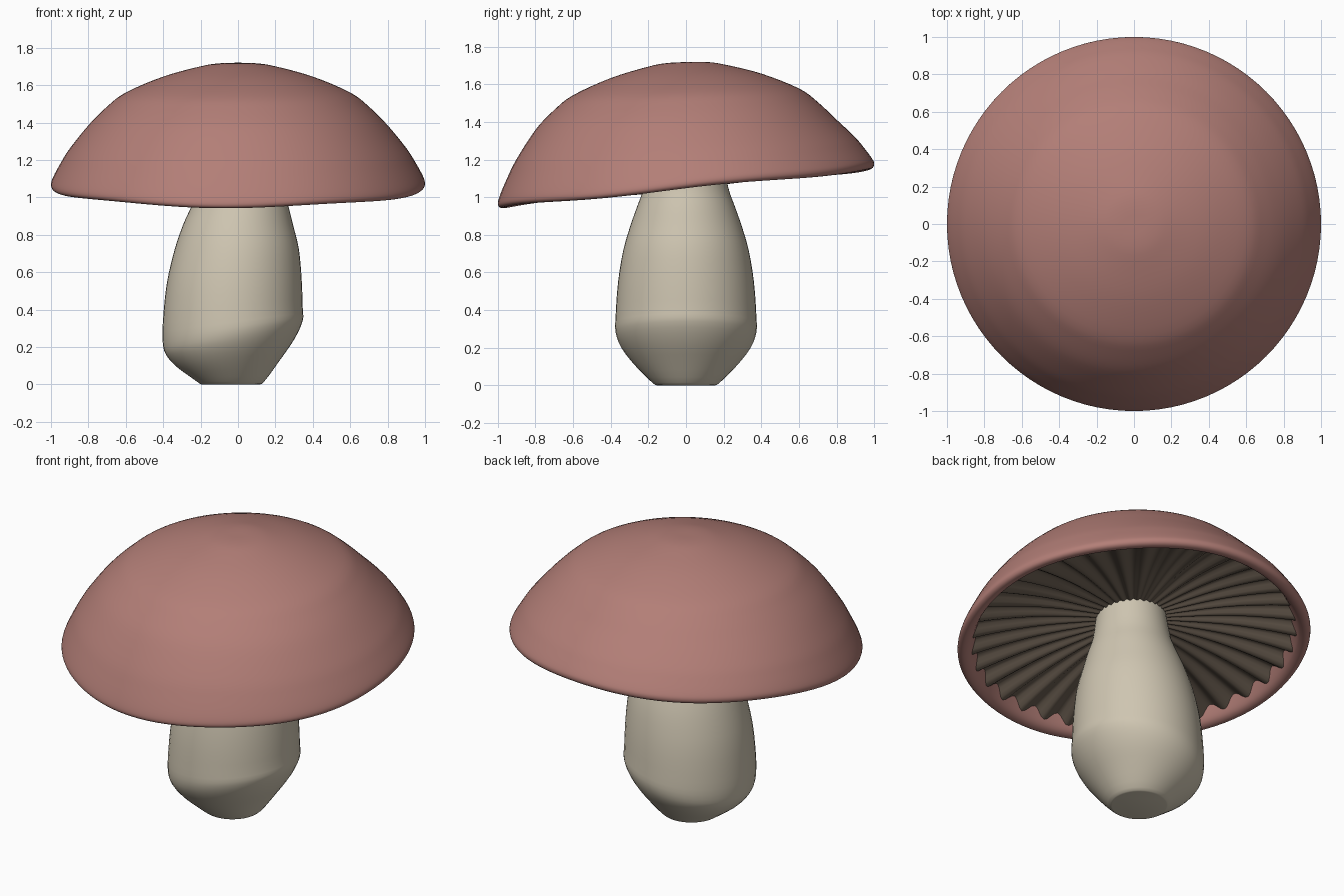
import bpy, bmesh
from math import sin, cos, pi

default = bpy.data.objects.get("Cube")
if default:
    bpy.data.objects.remove(default)


def material(name, rgb):
    mat = bpy.data.materials.new(name)
    mat.use_nodes = True
    mat.diffuse_color = (*rgb, 1)
    bsdf = next(n for n in mat.node_tree.nodes if n.type == 'BSDF_PRINCIPLED')
    bsdf.inputs["Base Color"].default_value = (*rgb, 1)
    return mat


def smooth_profile(points, steps):
    """Catmull-Rom resampling of a list of equal-length tuples."""
    ext = [points[0]] + points + [points[-1]]
    out = []
    for a, b, c, d in zip(ext, ext[1:], ext[2:], ext[3:]):
        for s in range(steps):
            t = s / steps
            out.append(tuple(
                q + t / 2 * (r - p + t * (2 * p - 5 * q + 4 * r - s2 + t * (3 * (q - r) + s2 - p)))
                for p, q, r, s2 in zip(a, b, c, d)))
    return out + [points[-1]]


def loft(name, rings, place, mat, segments, cap_ends=False):
    """Skin a stack of rings; place(ring, angle) gives each point."""
    bm = bmesh.new()
    loops = [[bm.verts.new(place(ring, 2 * pi * i / segments)) for i in range(segments)]
             for ring in rings]
    for low, high in zip(loops, loops[1:]):
        for i in range(segments):
            j = (i + 1) % segments
            bm.faces.new((low[i], low[j], high[j], high[i]))
    if cap_ends:
        bm.faces.new(loops[0][::-1])
        bm.faces.new(loops[-1])
    bmesh.ops.remove_doubles(bm, verts=bm.verts, dist=1e-5)
    for f in bm.faces:
        f.smooth = True
    mesh = bpy.data.meshes.new(name)
    bm.to_mesh(mesh)
    bm.free()
    mesh.materials.append(mat)
    obj = bpy.data.objects.new(name, mesh)
    bpy.context.collection.objects.link(obj)
    return obj


cap_mat = material("dusty pink", (0.45, 0.21, 0.185))
stem_mat = material("cream", (0.62, 0.56, 0.44))
gill_mat = material("dark brown", (0.15, 0.115, 0.085))

# Cap: dome, rolled lip and inner wall as (radius, height), inside first
cap_profile = [(0.88, 1.17), (0.91, 1.10), (0.935, 1.06), (0.965, 1.045), (0.99, 1.05),
               (1.0, 1.07), (0.99, 1.105), (0.95, 1.18), (0.9, 1.26), (0.8, 1.385),
               (0.7, 1.485), (0.6, 1.56), (0.4, 1.645), (0.2, 1.7), (0.1, 1.716), (0, 1.718)]


def cap_point(ring, a):
    r, z = ring
    low = min(max((1.4 - z) / 0.32, 0), 1)
    x, y = r * cos(a), r * sin(a)
    # the rim dips toward the front and waves slightly
    return x, y, z + y * (0.03 + 0.07 * low) + 0.006 * low * sin(5 * a + 0.6)


loft("cap", smooth_profile(cap_profile, 4), cap_point, cap_mat, 96)

# Gills: shallow pleated cone under the cap
GILLS = 36


def gill_point(ring, a):
    r, z = ring
    pleat = 0.024 * (r / 0.93) * cos(GILLS * a + 0.8 * sin(3 * a))
    return r * cos(a), r * sin(a), z + 0.1 * r * sin(a) + pleat


gill_profile = [(0.93, 1.10), (0.8, 1.13), (0.6, 1.165), (0.4, 1.185), (0.1, 1.2)]
loft("gills", smooth_profile(gill_profile, 3), gill_point, gill_mat, GILLS * 8)

# Stem: bulbous, leaning, with slanted rings (centre x, radius, height, slant)
stem_profile = [(-0.04, 0.155, 0, 0), (-0.04, 0.18, 0.015, 0), (-0.053, 0.275, 0.11, 0.06),
                (-0.042, 0.343, 0.2, 0.12), (-0.028, 0.374, 0.28, 0.16),
                (-0.028, 0.374, 0.37, 0.11), (-0.021, 0.361, 0.55, 0.05),
                (-0.008, 0.333, 0.72, 0.02), (0, 0.295, 0.85, 0), (0.01, 0.26, 0.95, 0),
                (0.015, 0.225, 1.05, 0), (0.02, 0.2, 1.2, 0), (0.02, 0.19, 1.28, 0)]


def stem_point(ring, a):
    cx, r, z, slant = ring
    return cx + r * cos(a), r * sin(a), z + slant * r * cos(a)


stem = loft("stem", smooth_profile(stem_profile, 3), stem_point, stem_mat, 48, True)

# Keep the flat foot crisp
bpy.context.view_layer.objects.active = stem
stem.select_set(True)
bpy.ops.object.shade_smooth_by_angle(angle=0.6)
